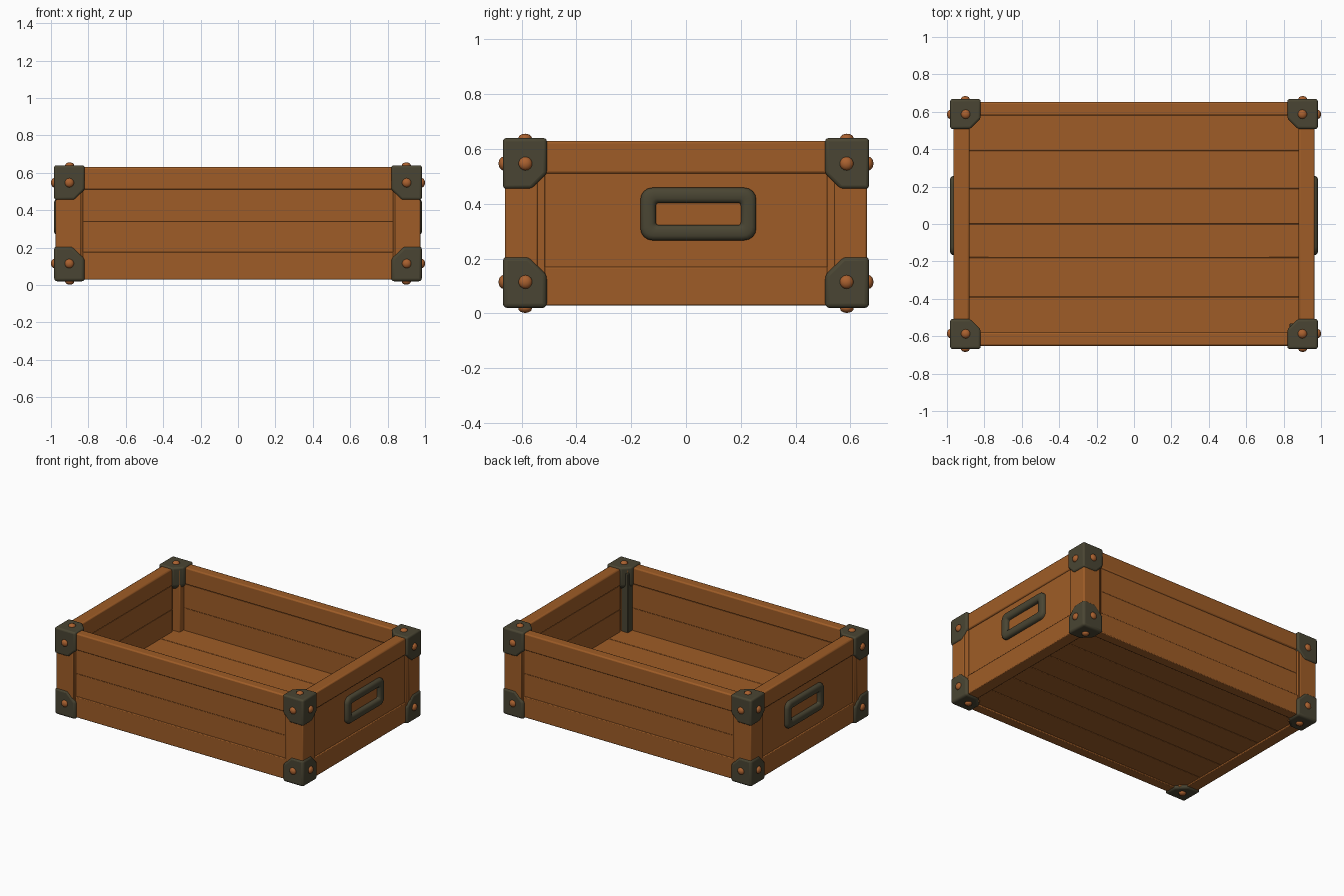
import bpy, bmesh, math
from mathutils import Vector, Matrix

if "Cube" in bpy.data.objects:
    bpy.data.objects.remove(bpy.data.objects["Cube"])


def material(name, rgb):
    m = bpy.data.materials.new(name)
    m.diffuse_color = (*rgb, 1)
    m.use_nodes = True
    m.node_tree.nodes["Principled BSDF"].inputs["Base Color"].default_value = m.diffuse_color
    return m


WOOD = material("warm wood", (0.345, 0.108, 0.020))
METAL = material("dark olive metal", (0.068, 0.060, 0.033))
RIVET = material("copper rivet", (0.40, 0.118, 0.028))


def finish(bm, name, mat, bevel=0.0, segs=2, smooth=True):
    bmesh.ops.recalc_face_normals(bm, faces=bm.faces)
    me = bpy.data.meshes.new(name)
    bm.to_mesh(me)
    bm.free()
    me.materials.append(mat)
    ob = bpy.data.objects.new(name, me)
    bpy.context.collection.objects.link(ob)
    if bevel:
        b = ob.modifiers.new("soft edges", 'BEVEL')
        b.width, b.segments, b.limit_method = bevel, segs, 'ANGLE'
        b.angle_limit = math.radians(25)
    if smooth:
        bpy.ops.object.select_all(action='DESELECT')
        ob.select_set(True)
        bpy.context.view_layer.objects.active = ob
        bpy.ops.object.shade_smooth_by_angle(angle=math.radians(40))
    return ob


def box_mesh(x, y, z):
    bm = bmesh.new()
    size = (abs(x[1] - x[0]), abs(y[1] - y[0]), abs(z[1] - z[0]), 1)
    mid = (sum(x) / 2, sum(y) / 2, sum(z) / 2)
    bmesh.ops.create_cube(bm, size=1, matrix=Matrix.Translation(mid) @ Matrix.Diagonal(size))
    return bm


def box(name, x, y, z, mat=WOOD, bevel=0.005):
    return finish(box_mesh(x, y, z), name, mat, bevel)


# floor planks running along the length
seams = [-0.62, -0.39, -0.18, 0, 0.19, 0.39, 0.62]
for a, b in zip(seams, seams[1:]):
    box("floor_plank", (-0.93, 0.93), (a, b), (0.04, 0.18), bevel=0.004)

# walls: bottom rail, recessed middle planks, top rim
for s, side in ((-1, "front"), (1, "back")):
    box(side + "_bottom_rail", (-0.835, 0.835), (s * 0.58, s * 0.650), (0.03, 0.178))
    box(side + "_lower_plank", (-0.835, 0.835), (s * 0.582, s * 0.643), (0.176, 0.34), bevel=0.002)
    box(side + "_upper_plank", (-0.835, 0.835), (s * 0.582, s * 0.643), (0.34, 0.512), bevel=0.002)
    box(side + "_rim", (-0.86, 0.86), (s * 0.58, s * 0.651), (0.51, 0.63), bevel=0.009)
for s, side in ((-1, "left"), (1, "right")):
    box(side + "_bottom_rail", (s * 0.88, s * 0.966), (-0.52, 0.52), (0.03, 0.17))
    box(side + "_panel", (s * 0.90, s * 0.957), (-0.52, 0.52), (0.168, 0.512), bevel=0.003)
    box(side + "_inner_lower_plank", (s * 0.882, s * 0.92), (-0.52, 0.52), (0.168, 0.34), bevel=0.003)
    box(side + "_inner_upper_plank", (s * 0.882, s * 0.92), (-0.52, 0.52), (0.34, 0.512), bevel=0.003)
    box(side + "_rim", (s * 0.88, s * 0.966), (-0.55, 0.55), (0.51, 0.63), bevel=0.009)


# corner cap: box whose three inward edges are chamfered
def corner_cap(sx, sy, top):
    z = (0.64, 0.455) if top else (0.02, 0.207)
    xi, yi, zi = sx * 0.82, sy * 0.508, z[1]
    bm = box_mesh((xi, sx * 0.983), (yi, sy * 0.668), z)
    inner = min(bm.verts, key=lambda v: (v.co - Vector((xi, yi, zi))).length)
    bmesh.ops.bevel(bm, geom=list(inner.link_edges), offset=0.055 if top else 0.065,
                    segments=1, affect='EDGES', profile=0.5)
    finish(bm, "corner_cap", METAL, 0.012 if top else 0.016, 3)


def rivet(pos, normal):
    bm = bmesh.new()
    rot = Vector(normal).to_track_quat('Z', 'Y').to_matrix().to_4x4()
    bmesh.ops.create_uvsphere(bm, u_segments=14, v_segments=8, radius=1,
                              matrix=Matrix.Translation(pos) @ rot
                              @ Matrix.Diagonal((0.025, 0.025, 0.017, 1)))
    finish(bm, "rivet", RIVET)


# corner posts, caps and rivets
for sx in (-1, 1):
    for sy in (-1, 1):
        box("corner_post", (sx * 0.838, sx * 0.975), (sy * 0.540, sy * 0.661), (0.03, 0.628),
            bevel=0.008)
        # outer faces of the post, wider than its inner side
        box("post_front_face", (sx * 0.828, sx * 0.97), (sy * 0.60, sy * 0.657), (0.03, 0.628))
        box("post_side_face", (sx * 0.90, sx * 0.971), (sy * 0.514, sy * 0.655), (0.03, 0.628))
        # metal lining of one inner corner
        if sx > 0 and sy < 0:
            box("inner_corner_strip", (0.832, 0.886), (-0.586, -0.532), (0.16, 0.60), METAL, 0.004)
        for top in (False, True):
            corner_cap(sx, sy, top)
            z = 0.547 if top else 0.115
            rivet((sx * 0.902, sy * 0.667, z), (0, sy, 0))
            rivet((sx * 0.983, sy * 0.586, z), (sx, 0, 0))
            rivet((sx * 0.9, sy * 0.587, 0.639 if top else 0.019), (0, 0, 1 if top else -1))


# handles: rounded rectangular rings on both ends
def ring_outline(hy, hz, r, n=5):
    pts = []
    for k, (cy, cz) in enumerate(((1, 1), (-1, 1), (-1, -1), (1, -1))):
        for i in range(n):
            a = math.pi / 2 * (k + i / (n - 1))
            pts.append((cy * (hy - r) + r * math.cos(a), cz * (hz - r) + r * math.sin(a)))
    return pts


def handle(s, name):
    bm = bmesh.new()
    section = [(0.028, 0.94), (0.028, 0.970), (0.022, 0.979), (0.012, 0.984),
               (-0.012, 0.984), (-0.022, 0.979), (-0.028, 0.970), (-0.028, 0.94)]
    loops = []
    for off, x in section:
        outline = ring_outline(0.183 + off, 0.068 + off, 0.026 + off * 0.6)
        loops.append([bm.verts.new((s * x, 0.045 + y, 0.363 + z)) for y, z in outline])
    n = len(loops[0])
    for a, b in zip(loops, loops[1:] + loops[:1]):
        for i in range(n):
            j = (i + 1) % n
            bm.faces.new((a[i], a[j], b[j], b[i]))
    finish(bm, name, METAL)


handle(1, "right_handle")
handle(-1, "left_handle")
